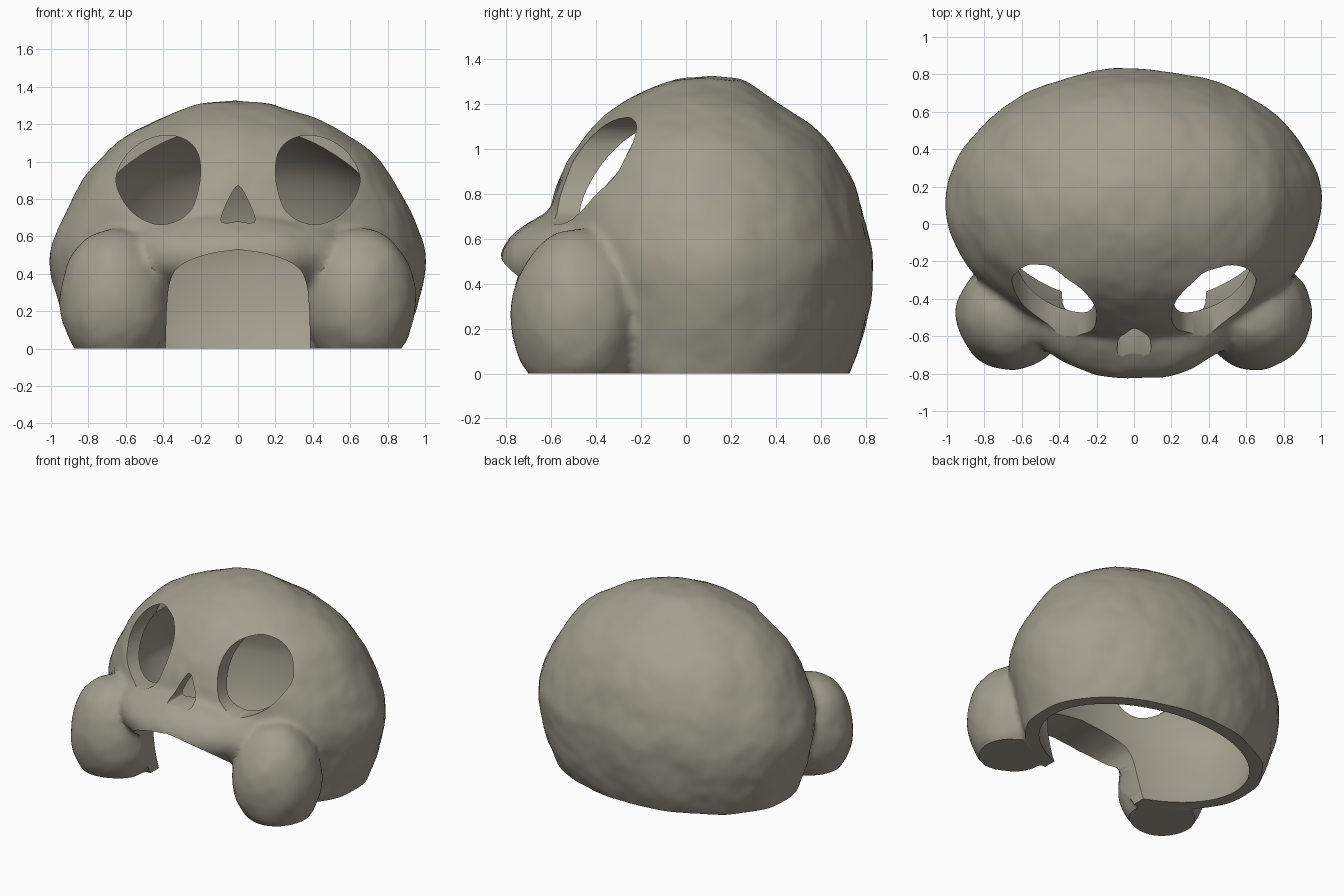
import bpy, bmesh, math
from mathutils import Vector, Matrix, noise

if "Cube" in bpy.data.objects:
    bpy.data.objects.remove(bpy.data.objects["Cube"])

bone = bpy.data.materials.new("bone")
bone.diffuse_color = (0.36, 0.34, 0.27, 1)
bone.use_nodes = True
bone.node_tree.nodes["Principled BSDF"].inputs["Base Color"].default_value = bone.diffuse_color

# cranium rings: height, half width, front y, back y
RINGS = [(-.15, .80, -.45, .64), (0, .88, -.52, .73), (.2, .95, -.57, .80),
         (.45, 1.0, -.61, .83), (.6, .98, -.62, .82), (.8, .89, -.59, .765),
         (1.0, .76, -.49, .66), (1.15, .57, -.36, .50), (1.25, .37, -.20, .34),
         (1.31, .20, -.04, .25)]


def spline(pts, steps=6, closed=True):
    """Smooth curve through a few points."""
    pts, out = [Vector(p) for p in pts], []
    n = len(pts)
    pick = lambda i: pts[i % n] if closed else pts[min(max(i, 0), n - 1)]
    for i in range(n if closed else n - 1):
        a, b, c, d = (pick(i + k) for k in (-1, 0, 1, 2))
        for s in range(steps):
            t = s / steps
            out.append(.5 * (2 * b + (c - a) * t + (2 * a - 5 * b + 4 * c - d) * t * t
                             + (3 * b - a - 3 * c + d) * t ** 3))
    return out if closed else out + [pts[-1]]


def make_object(name, bm):
    bmesh.ops.recalc_face_normals(bm, faces=bm.faces)
    mesh = bpy.data.meshes.new(name)
    bm.to_mesh(mesh)
    bm.free()
    mesh.materials.append(bone)
    ob = bpy.data.objects.new(name, mesh)
    bpy.context.collection.objects.link(ob)
    return ob


def add_dome(bm, inset=0.0, zscale=1.0, sides=64):
    """Loft the cranium rings, optionally shrunk for the hollow."""
    loops = []
    for z, hw, yf, yb in spline(RINGS, 4, False):
        cy, rx, ry = (yf + yb) / 2, hw - inset, (yb - yf) / 2 - inset
        loops.append([bm.verts.new((rx * math.cos(a), cy + ry * math.sin(a), z * zscale))
                      for a in (2 * math.pi * i / sides for i in range(sides))])
    for lo, hi in zip(loops, loops[1:]):
        for i in range(sides):
            j = (i + 1) % sides
            bm.faces.new((lo[i], lo[j], hi[j], hi[i]))
    pole = bm.verts.new((0, .11, 1.335 * zscale))
    for i in range(sides):
        bm.faces.new((loops[-1][i], loops[-1][(i + 1) % sides], pole))
    bm.faces.new(loops[0][::-1])


def add_ball(bm, centre, radii):
    bmesh.ops.create_uvsphere(bm, u_segments=40, v_segments=24, radius=1,
                              matrix=Matrix.Translation(centre) @ Matrix.Diagonal((*radii, 1)))


def prism(name, outline, y0=-1.2, y1=-.02):
    """Extrude an x,z outline front to back."""
    bm = bmesh.new()
    front = bm.faces.new([bm.verts.new((p[0], y0, p[1])) for p in outline])
    ext = bmesh.ops.extrude_face_region(bm, geom=[front])["geom"]
    bmesh.ops.translate(bm, vec=(0, y1 - y0, 0),
                        verts=[v for v in ext if isinstance(v, bmesh.types.BMVert)])
    return make_object(name, bm)


def bake(ob):
    deps = bpy.context.evaluated_depsgraph_get()
    mesh = bpy.data.meshes.new_from_object(ob.evaluated_get(deps))
    ob.modifiers.clear()
    ob.data = mesh


# skull: cranium, muzzle and two cheek balls fused into one skin
bm = bmesh.new()
add_dome(bm)
add_ball(bm, (0, -.31, .50), (.66, .525, .265))
for side in (-1, 1):
    add_ball(bm, (side * .655, -.485, .26), (.297, .297, .385))
skull = make_object("skull", bm)
remesh = skull.modifiers.new("fuse", 'REMESH')
remesh.mode, remesh.voxel_size = 'VOXEL', .024
smooth = skull.modifiers.new("soften", 'SMOOTH')
smooth.factor, smooth.iterations = .5, 5
bake(skull)

# hand-sculpted unevenness
normals = [v.normal.copy() for v in skull.data.vertices]
for v, n in zip(skull.data.vertices, normals):
    v.co += n * (.012 * noise.noise(v.co * 4.5) + .004 * noise.noise(v.co * 11))

# cutters: hollow, base, mouth, nose and eyes
bm = bmesh.new()
add_dome(bm, .09, .93)
cutters = [make_object("hollow", bm)]
cutters.append(prism("base_cut", [(-2, -1), (2, -1), (2, 0), (-2, 0)], -2, 2))
half = [(.385, -.3), (.385, 0), (.38, .22), (.36, .37), (.30, .45), (.16, .505), (0, .53)]
arch = spline(half, 4, False)
cutters.append(prism("mouth_cut", arch + [Vector((-p[0], p[1])) for p in arch[-2::-1]]))
cutters.append(prism("nose_cut", spline([(0, .87), (.045, .81), (.09, .70), (.07, .672),
                                         (0, .68), (-.07, .672), (-.09, .70), (-.045, .81)])))
EYE = [(.36, 1.14), (.49, 1.115), (.60, 1.03), (.652, .89), (.57, .735), (.42, .663),
       (.27, .72), (.21, .86), (.205, 1.01), (.255, 1.10)]
for side in (-1, 1):
    cutters.append(prism("eye_cut", spline([(side * x, z) for x, z in EYE])))
for c in cutters:
    mod = skull.modifiers.new("cut", 'BOOLEAN')
    mod.operation, mod.object, mod.solver = 'DIFFERENCE', c, 'EXACT'
bake(skull)
for c in cutters:
    bpy.data.objects.remove(c)

# one colour, smooth skin with crisp cut edges
skull.data.materials.clear()
skull.data.materials.append(bone)
bpy.context.view_layer.objects.active = skull
skull.select_set(True)
bpy.ops.object.shade_smooth_by_angle(angle=math.radians(40))
